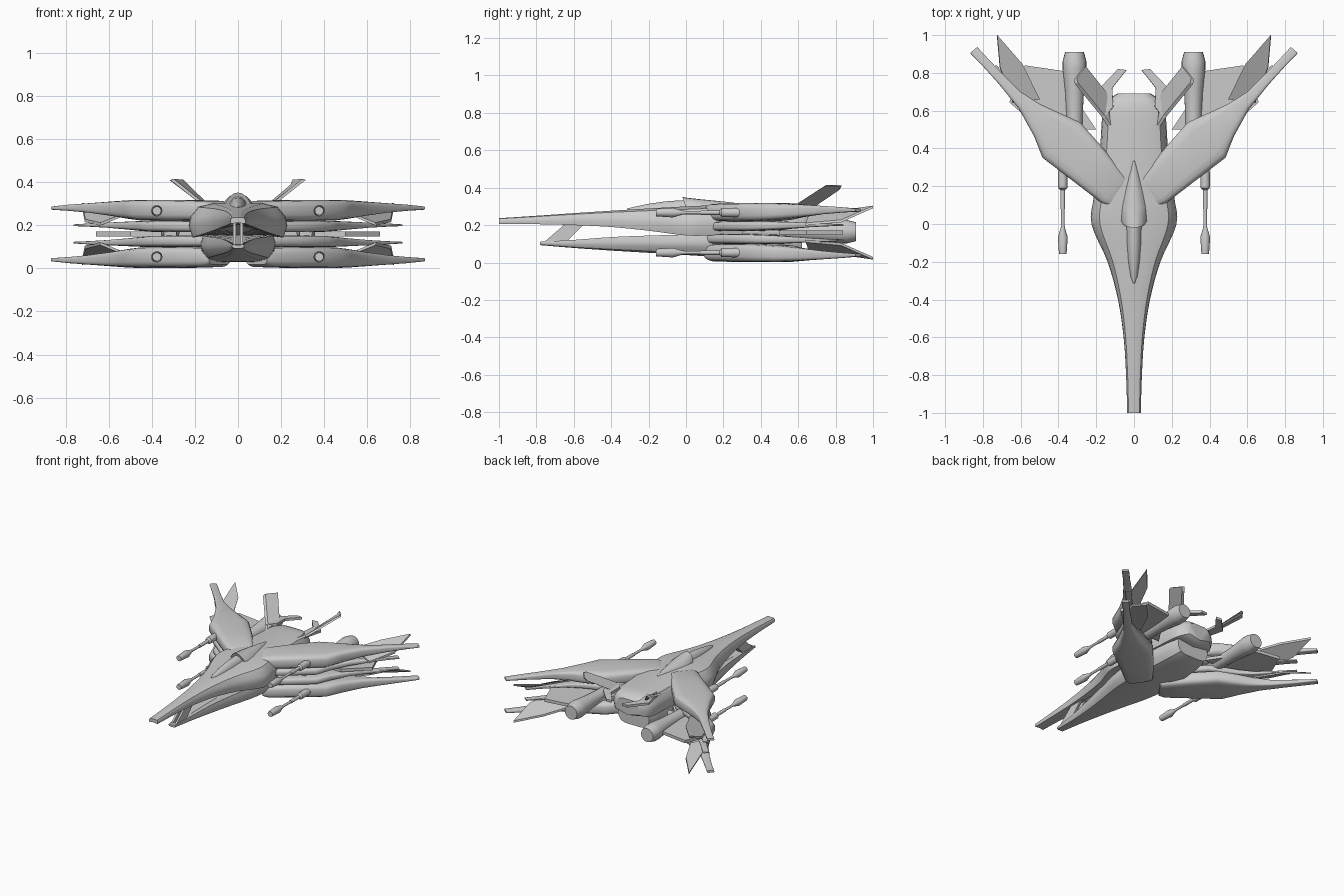
import bpy, bmesh, math
from mathutils import Vector

if "Cube" in bpy.data.objects:
    bpy.data.objects.remove(bpy.data.objects["Cube"])

MID = 0.16  # height of the horizontal mirror plane


def place(p, sx=1, flip=False):
    return Vector((p[0] * sx, p[1], 2 * MID - p[2] if flip else p[2]))


def finish(name, bm, angle=35):
    bmesh.ops.remove_doubles(bm, verts=bm.verts, dist=0.0002)
    bmesh.ops.recalc_face_normals(bm, faces=bm.faces)
    me = bpy.data.meshes.new(name)
    bm.to_mesh(me)
    bm.free()
    me.shade_smooth()
    me.set_sharp_from_angle(angle=math.radians(angle))
    ob = bpy.data.objects.new(name, me)
    bpy.context.collection.objects.link(ob)
    return ob


def loft(name, rings, sx=1, flip=False, angle=35):
    bm = bmesh.new()
    rows = [[bm.verts.new(place(p, sx, flip)) for p in r] for r in rings]
    n = len(rows[0])
    for a, b in zip(rows, rows[1:]):
        for i in range(n):
            j = (i + 1) % n
            bm.faces.new((a[i], a[j], b[j], b[i]))
    bm.faces.new(rows[0])
    bm.faces.new(rows[-1])
    return finish(name, bm, angle)


def smooth_rows(rows, steps=4):
    """Catmull-Rom interpolation between station rows."""
    out = []
    for i in range(len(rows) - 1):
        quad = zip(rows[max(i - 1, 0)], rows[i], rows[i + 1], rows[min(i + 2, len(rows) - 1)])
        quad = list(quad)
        for s in range(steps):
            t = s / steps
            out.append([b + 0.5 * t * (c - a + t * (2 * a - 5 * b + 4 * c - d + t * (3 * (b - c) + d - a)))
                        for a, b, c, d in quad])
    return out + [list(rows[-1])]


def plate(name, pts, thick, sx=1, flip=False):
    """Thin slab from a polygon, thickened along its normal."""
    v = [Vector(p) for p in pts]
    n = (v[1] - v[0]).cross(v[2] - v[0]).normalized() * thick / 2
    return loft(name, [[p - n for p in v], [p + n for p in v]], sx, flip, 20)


def turned(name, x, z, profile, sx=1, flip=False, n=20):
    """Round part along y from (y, radius) pairs."""
    rings = [[(x + r * math.cos(2 * math.pi * i / n), y, z + r * math.sin(2 * math.pi * i / n))
              for i in range(n)] for y, r in profile]
    return loft(name, rings, sx, flip)


# hull halves: y, half width, outer z, edge z, centre z of the inner V
def hull(name, rows):
    rings = []
    for y, w, zo, ze, zc in smooth_rows(rows):
        h = ze - zo
        half = [(0.5 * w, zo), (0.8 * w, zo + 0.1 * h), (0.96 * w, zo + 0.38 * h),
                (w, zo + 0.65 * h), (0.92 * w, ze)]
        rings.append([(x, y, z) for x, z in half] + [(0, y, zc)]
                     + [(-x, y, z) for x, z in reversed(half)])
    loft(name, rings)


hull("upper_hull", [
    (-1.0, .036, .237, .207, .212), (-.8, .042, .25, .205, .215), (-.6, .055, .264, .2, .22),
    (-.4, .085, .277, .19, .215), (-.2, .14, .289, .17, .205), (0, .225, .30, .145, .2),
    (.15, .212, .305, .145, .17), (.4, .18, .303, .15, .14), (.62, .16, .295, .15, .13),
    (.69, .09, .265, .17, .15)])
hull("lower_hull", [
    (-.78, .028, .093, .111, .108), (-.6, .045, .078, .121, .108), (-.4, .078, .064, .136, .11),
    (-.2, .12, .052, .144, .11), (0, .165, .04, .15, .115), (.2, .175, .03, .16, .15),
    (.5, .155, .03, .16, .17), (.62, .13, .045, .16, .17)])

# struts joining the two prow halves
for sx in (-1, 1):
    plate("prow_strut", [(.016, -.77, .1), (.016, -.635, .215), (.016, -.51, .22), (.016, -.55, .2),
                         (.016, -.65, .1)], .014, sx)

# canopy and the hood behind it
def dome(name, rows, base):
    rings = []
    for y, w, zt in rows:
        rings.append([(w * math.cos(a), y + .035 * (1 - math.sin(a)) * (name == "cockpit_hood"),
                       base + (zt - base) * math.sin(a))
                      for a in [math.pi * i / 12 for i in range(13)]])
    loft(name, rings)


dome("canopy", [(-.315, .006, .288), (-.28, .022, .297), (-.2, .034, .314), (-.1, .042, .328),
                (.02, .046, .335)], .265)
dome("cockpit_hood", [(-.02, .066, .352), (0, .08, .347), (.08, .078, .338), (.16, .062, .33),
                      (.24, .042, .322), (.33, .012, .31)], .25)

# wing stations: leading x, y, trailing x, y, bottom z, top z
WING = [(.135, .095, .035, .235, .235, .303), (.175, .113, .045, .255, .222, .314),
        (.33, .232, .165, .405, .219, .318), (.485, .35, .285, .54, .221, .319),
        (.53, .465, .42, .6, .229, .317), (.61, .61, .50, .637, .243, .311),
        (.715, .74, .60, .70, .258, .303), (.80, .835, .73, .83, .267, .296),
        (.868, .905, .83, .937, .272, .288)]


def wing(name, sx, flip, k=(1, 1), fz=lambda z: z):
    rings = []
    for lx, ly, tx, ty, zb, zt in WING:
        ring = []
        for i in range(16):
            a = 2 * math.pi * (i + .5) / 16
            c, s = math.cos(a), math.sin(a)
            t = .5 - .5 * math.copysign(abs(c) ** .35, c)
            u = .5 + .5 * math.copysign(abs(s) ** .55, s)
            ring.append(((lx + (tx - lx) * t) * k[0], (ly + (ty - ly) * t) * k[1],
                         fz(zb + (zt - zb) * u)))
        rings.append(ring)
    loft(name, rings, sx, flip, 40)


for sx in (-1, 1):
    for flip in (False, True):
        lv = "lower" if flip else "upper"
        wing(lv + "_wing", sx, flip)
        wing(lv + "_inner_wing", sx, flip, (.88, .9), lambda z: .168 + (z - .22) * .54)
        # slanted feather fin behind the wing
        plate(lv + "_feather_fin", [(.725, 1.0, .297), (.59, .845, .275), (.50, .66, .262),
                                    (.64, .64, .205), (.71, .83, .222)], .014, sx, flip)
        # wing guns
        turned(lv + "_gun", .377, .267, [
            (-.16, .014), (-.16, .02), (-.07, .026), (-.02, .011), (.0, .009), (.08, .009), (.08, .012),
            (.18, .012), (.19, .024), (.26, .025), (.34, .02)], sx, flip, 16)

    # flat tail plate between the wing layers
    plate("tail_plate", [(.2, .5, MID), (.5, .5, MID), (.66, .645, MID), (.58, .84, MID),
                         (.34, .805, MID), (.3, .65, MID)], .022, sx)
    # engine
    turned("engine", .315, .165, [(.3, .03), (.45, .043), (.57, .043), (.7, .05), (.82, .063),
                                  (.86, .063), (.91, .05)], sx, False, 20)
    # dorsal fin and its inner winglet
    plate("dorsal_fin", [(.13, .52, .29), (.17, .58, .305), (.305, .745, .412), (.31, .77, .412),
                         (.262, .83, .41), (.25, .815, .385), (.15, .69, .30)], .018, sx)
    plate("inner_winglet", [(.16, .56, .295), (.11, .62, .295), (.115, .72, .29), (.04, .815, .285),
                            (.085, .82, .285), (.19, .71, .29)], .018, sx)
